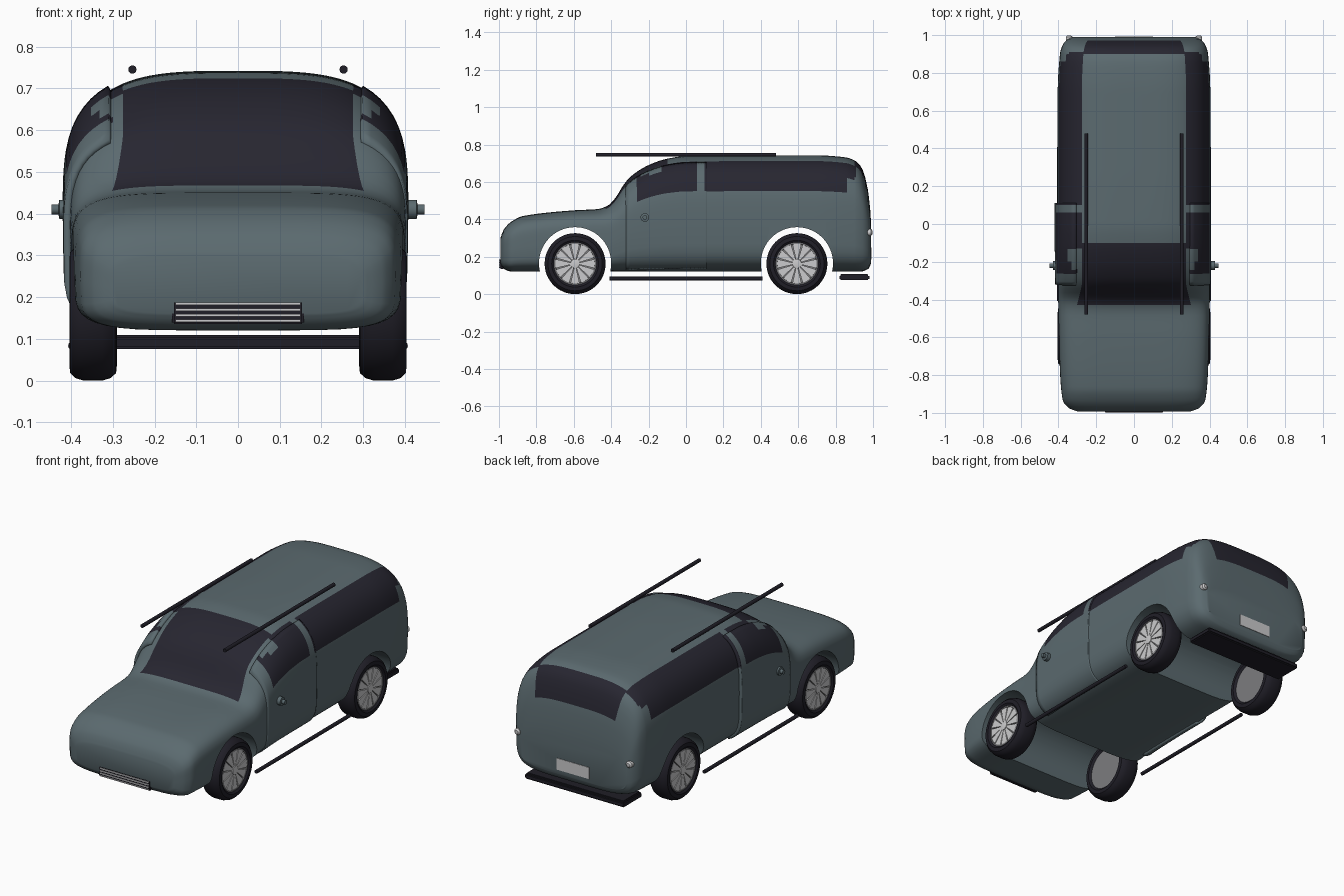
import bpy, bmesh
from math import sin, cos, asin, pi, radians, ceil
from mathutils import Matrix, Vector

cube = bpy.data.objects.get("Cube")
if cube:
    bpy.data.objects.remove(cube, do_unlink=True)


def material(name, r, g, b):
    m = bpy.data.materials.new(name)
    m.use_nodes = True
    m.diffuse_color = (r, g, b, 1)
    m.node_tree.nodes["Principled BSDF"].inputs["Base Color"].default_value = (r, g, b, 1)
    return m


PAINT = material("slate_paint", .105, .145, .16)
GLASS = material("dark_glass", .02, .019, .03)
BLACK = material("black_rubber", .014, .013, .02)
ALLOY = material("light_alloy", .6, .6, .61)
GREY = material("mid_grey", .2, .2, .21)


def finish(name, bm, *mats, angle=35):
    bmesh.ops.recalc_face_normals(bm, faces=bm.faces)
    me = bpy.data.meshes.new(name)
    bm.to_mesh(me)
    bm.free()
    for m in mats:
        me.materials.append(m)
    ob = bpy.data.objects.new(name, me)
    bpy.context.collection.objects.link(ob)
    smooth(ob, angle)
    return ob


def smooth(ob, angle=35):
    bpy.ops.object.select_all(action='DESELECT')
    bpy.context.view_layer.objects.active = ob
    ob.select_set(True)
    bpy.ops.object.shade_smooth_by_angle(angle=radians(angle))


def box(name, center, size, mat, bevel=0):
    bm = bmesh.new()
    bmesh.ops.create_cube(bm, size=1, matrix=Matrix.Translation(center) @ Matrix.Diagonal((*size, 1)))
    if bevel:
        bmesh.ops.bevel(bm, geom=bm.edges[:], offset=bevel, segments=2, affect='EDGES')
    return finish(name, bm, mat)


def lathe(name, profile, center, mat, axis='X', side=1, n=40):
    """Turn (radius, distance) pairs around an axis."""
    bm = bmesh.new()
    turn = {'X': Matrix.Rotation(pi / 2, 4, 'Y'), 'Y': Matrix.Rotation(-pi / 2, 4, 'X')}[axis]
    place = Matrix.Translation(center) @ turn
    rings = [[bm.verts.new(place @ Vector((r * cos(2 * pi * i / n), r * sin(2 * pi * i / n), d * side)))
              for i in range(n)] for r, d in profile]
    for a, b in zip(rings, rings[1:]):
        for i in range(n):
            j = (i + 1) % n
            bm.faces.new((a[i], a[j], b[j], b[i]))
    bmesh.ops.remove_doubles(bm, verts=bm.verts, dist=1e-5)
    return finish(name, bm, mat)


def curve(points):
    """Smooth interpolation that never overshoots."""
    slope = [(q[1] - p[1]) / (q[0] - p[0]) for p, q in zip(points, points[1:])]
    tan = [slope[0]] + [2 * a * b / (a + b) if a * b > 0 else 0 for a, b in zip(slope, slope[1:])] + [slope[-1]]

    def f(y):
        i = 0
        while i < len(slope) - 1 and y > points[i + 1][0]:
            i += 1
        (a, p), (b, q) = points[i], points[i + 1]
        h = b - a
        t = min(max((y - a) / h, 0), 1)
        s = 1 - t
        return (p * (1 + 2 * t) + h * tan[i] * t) * s * s + (q * (1 + 2 * s) - h * tan[i + 1] * s) * t * t
    return f


# Body outlines along the length
top = curve([(-.992, .30), (-.975, .345), (-.93, .39), (-.87, .418), (-.6, .448), (-.47, .455), (-.42, .472),
             (-.38, .51), (-.34, .575), (-.3, .625), (-.2, .69), (-.1, .724), (0, .738), (.3, .742), (.7, .742),
             (.85, .732), (.9, .715), (.93, .69), (.95, .65), (.972, .56), (.985, .45), (.99, .37)])
bottom = curve([(-.992, .16), (-.975, .135), (-.93, .12), (.93, .12), (.975, .135), (.99, .165)])
width = curve([(-.992, .30), (-.975, .345), (-.93, .378), (-.8, .391), (-.5, .4), (0, .404), (.7, .404),
               (.9, .392), (.95, .377), (.975, .355), (.99, .325)])
power = curve([(-.99, 4.5), (-.5, 5), (-.3, 3.4), (.99, 3.4)])

# Section angles; the marked ones follow the window sill and the roof edge
sill, eave = asin(.44 ** 1.7), asin(.91 ** 1.7)


def spread(a, b, n):
    return [a + (b - a) * i / n for i in range(n)]


ANGLES = spread(-pi / 2, 0, 10) + spread(0, sill, 6) + spread(sill, eave, 8) + spread(eave, pi / 2, 10) + [pi / 2]
SILL, EAVE, LAST = 16, 24, 34
BREAKS = [-.992, -.985, -.965, -.92, -.86, -.43, -.32, -.26, -.13, -.1, .06, .1, .11, .86, .9, .91, .945, .972, .985, .99]
ROWS = []
for a, b in zip(BREAKS, BREAKS[1:]):
    ROWS += spread(a, b, ceil((b - a) / .03) + 1)
ROWS.append(BREAKS[-1])


def section(y):
    lo, hi, w = bottom(y), top(y), width(y)
    belt = lo + (hi - lo) * .45
    pts = []
    for t in ANGLES:
        n = power(y) if t > 0 else 5
        x, u = w * max(cos(t), 0) ** (2 / n), abs(sin(t)) ** (2 / n)
        pts.append((0 if abs(t) > 1.57 else x, belt + (hi - belt) * u if t > 0 else belt - (belt - lo) * u))
    return pts


def is_glass(y, z, k):
    if k >= EAVE:
        return -.43 < y < -.1 or .9 < y < .972
    if k < SILL:
        return False
    front = -.13 < y < .06 or (-.26 < y < -.12 and z < .62 + (y + .26) * .2)
    return front or .1 < y < .86 or (.8 < y < .91 and z > .62)


def paint(face, k):
    c = face.calc_center_median()
    face.material_index = int(is_glass(c.y, c.z, k))


# Body shell
bm = bmesh.new()
rings = []
for y in ROWS:
    half = section(y)
    loop = half + [(-x, z) for x, z in half[-2:0:-1]]
    rings.append([bm.verts.new((x, y, z)) for x, z in loop])
count = len(rings[0])
for a, b in zip(rings, rings[1:]):
    for j in range(count):
        m = (j + 1) % count
        paint(bm.faces.new((a[j], a[m], b[m], b[j])), min(j, count - 1 - j))
bm.faces.new(rings[0])
bm.faces.new(rings[-1])
body = finish("body", bm, PAINT, GLASS)

# Wheel arches cut through the body
for y in (-.593, .593):
    cutter = lathe("arch_cutter", [(0, -.6), (.193, -.6), (.193, .6), (0, .6)], (0, y, .165), PAINT, n=64)
    cutter.hide_render = True
    mod = body.modifiers.new("arch", 'BOOLEAN')
    mod.operation, mod.object, mod.solver = 'DIFFERENCE', cutter, 'EXACT'
    bpy.context.view_layer.update()
    cut = bpy.data.meshes.new_from_object(body.evaluated_get(bpy.context.evaluated_depsgraph_get()))
    body.modifiers.clear()
    body.data = cut
    bpy.data.objects.remove(cutter, do_unlink=True)
smooth(body)

# Doors follow the body side; the right one stands slightly proud
for name, side, shift in (("left_door", 1, -.006), ("right_door", -1, .006)):
    bm = bmesh.new()
    grid = [[bm.verts.new((side * (x + shift), y, z)) for x, z in section(y)[4:EAVE]]
            for y in ROWS if -.321 < y < .111]
    for a, b in zip(grid, grid[1:]):
        for j in range(len(a) - 1):
            paint(bm.faces.new((a[j], a[j + 1], b[j + 1], b[j])), j + 4)
    door = finish(name, bm, PAINT, GLASS)
    mod = door.modifiers.new("thickness", 'SOLIDIFY')
    mod.thickness, mod.offset = .02, 0

for side, label in ((1, "left"), (-1, "right")):
    # Door knob, roof rail, sill bar and tail lamp
    lathe(label + "_door_knob", [(0, .39), (.012, .39), (.012, .405), (.023, .408), (.023, .428), (.012, .43),
                                 (.012, .447), (0, .447)], (0, -.22, .41), PAINT, side=side, n=20)
    rod = [(0, -.48), (.01, -.48), (.01, .48), (0, .48)]
    lathe(label + "_roof_rail", rod, (side * .253, 0, .745), BLACK, 'Y', n=12)
    lathe(label + "_sill_bar", [(r, d * .85) for r, d in rod], (side * .397, 0, .083), BLACK, 'Y', n=12)
    lathe(label + "_tail_lamp", [(0, -.03), (.018, -.03), (.018, .008), (.01, .015), (0, .015)],
          (side * .343, .982, .33), ALLOY, 'Y', n=20)

    # Wheels
    for y, end in ((-.593, "front"), (.593, "rear")):
        hub = (0, y, .163)
        tag = label + "_" + end
        lathe(tag + "_tyre", [(.113, .3), (.125, .29), (.145, .292), (.157, .305), (.163, .325), (.163, .37),
                              (.157, .39), (.145, .402), (.125, .404), (.113, .395), (.113, .3)],
              hub, BLACK, side=side, n=48)
        lathe(tag + "_rim", [(0, .3), (.114, .3), (.114, .396), (.106, .398), (.104, .386), (0, .386)],
              hub, GREY, side=side, n=48)
        bm = bmesh.new()
        for i in range(12):
            spoke = bmesh.ops.create_cube(bm, size=1)["verts"]
            for v in spoke:
                r = .022 if v.co.z < 0 else .11
                v.co = Vector((side * (.388 + v.co.x * .016), v.co.y * r * .46, r))
            bmesh.ops.transform(bm, matrix=Matrix.Translation(hub) @ Matrix.Rotation(i * pi / 6, 4, 'X'), verts=spoke)
        finish(tag + "_spokes", bm, ALLOY)
        lathe(tag + "_hub_cap", [(0, .385), (.026, .385), (.024, .4), (0, .404)], hub, ALLOY, side=side, n=24)

# Grille
box("grille_frame", (0, -.985, .163), (.315, .022, .055), BLACK, .004)
for i in range(4):
    box("grille_slat", (0, -.992, .143 + i * .0135), (.3, .016, .006), ALLOY)

# Rear step and plate
box("rear_step", (0, .9, .09), (.61, .16, .028), BLACK, .006)
box("rear_step_tread", (0, .9, .106), (.59, .14, .006), BLACK)
box("rear_plate", (0, .988, .218), (.2, .009, .064), ALLOY)
